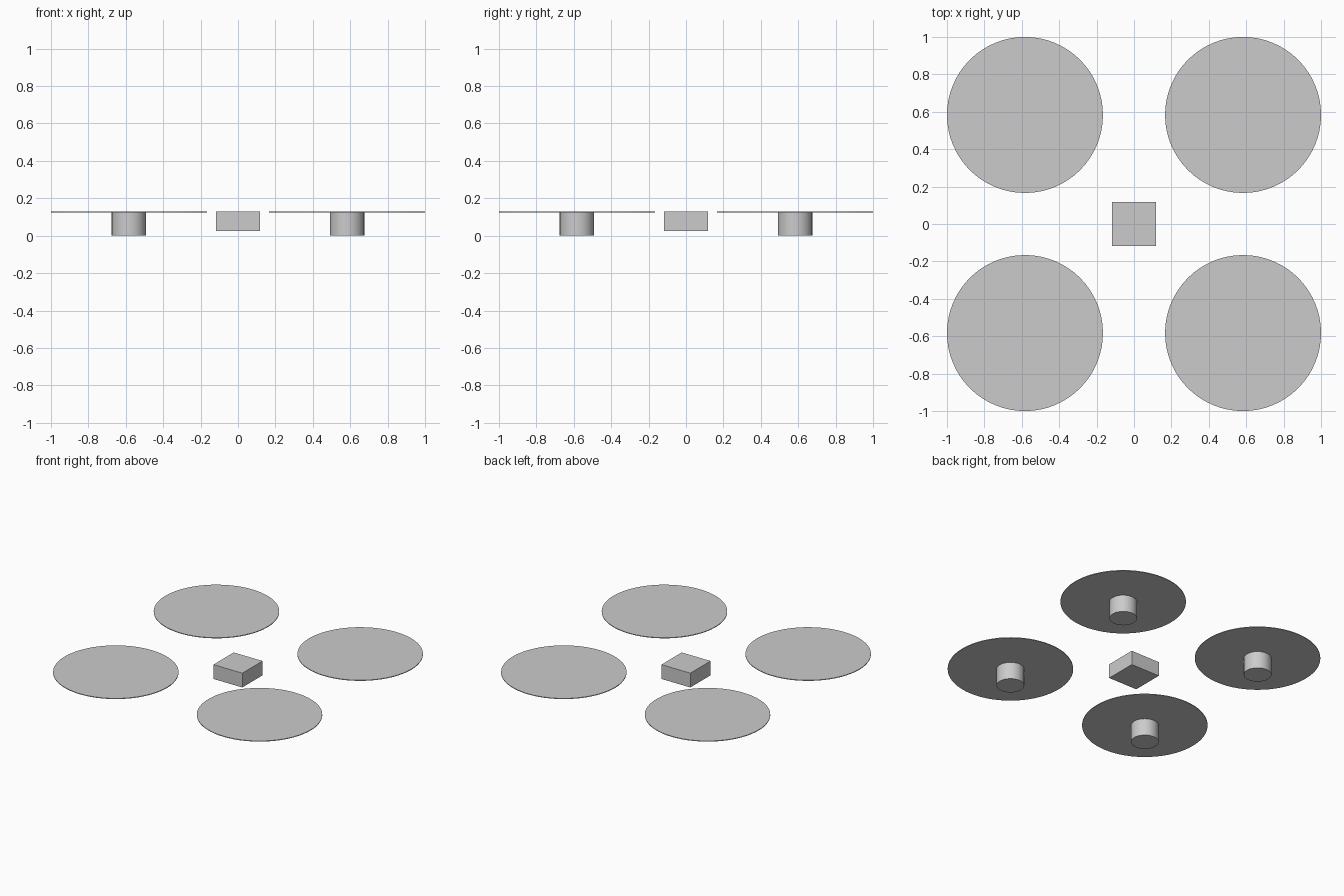
import bpy

# Remove the default cube
default = bpy.data.objects.get("Cube")
if default:
    bpy.data.objects.remove(default, do_unlink=True)

ARM = 0.583          # rotor offset along x and y
TOP = 0.13           # height of the whole model
ROTOR_R, ROTOR_T = 0.417, 0.005
MOTOR_R = 0.092
BODY_W, BODY_BOTTOM = 0.234, 0.025

grey = bpy.data.materials.new("plain_grey")
grey.use_nodes = True
colour = (0.6, 0.6, 0.6, 1)
grey.diffuse_color = colour
grey.node_tree.nodes["Principled BSDF"].inputs["Base Color"].default_value = colour


def finish(name):
    obj = bpy.context.object
    obj.name = name
    obj.data.materials.append(grey)
    return obj


def disc(name, x, y, radius, bottom, top):
    """Upright cylinder with smooth sides and sharp rims."""
    bpy.ops.mesh.primitive_cylinder_add(
        vertices=64, radius=radius, depth=top - bottom,
        location=(x, y, (top + bottom) / 2))
    finish(name)
    bpy.ops.object.shade_smooth_by_angle()


# Central body
bpy.ops.mesh.primitive_cube_add(size=1, location=(0, 0, (TOP + BODY_BOTTOM) / 2))
body = finish("body")
body.scale = (BODY_W, BODY_W, TOP - BODY_BOTTOM)
bpy.ops.object.transform_apply(location=False, rotation=False, scale=True)

# Four motors, each carrying a thin rotor disc
for side, sx in (("left", 1), ("right", -1)):
    for end, sy in (("front", -1), ("back", 1)):
        x, y = sx * ARM, sy * ARM
        disc(f"{end}_{side}_motor", x, y, MOTOR_R, 0, TOP - ROTOR_T)
        disc(f"{end}_{side}_rotor", x, y, ROTOR_R, TOP - ROTOR_T, TOP)
